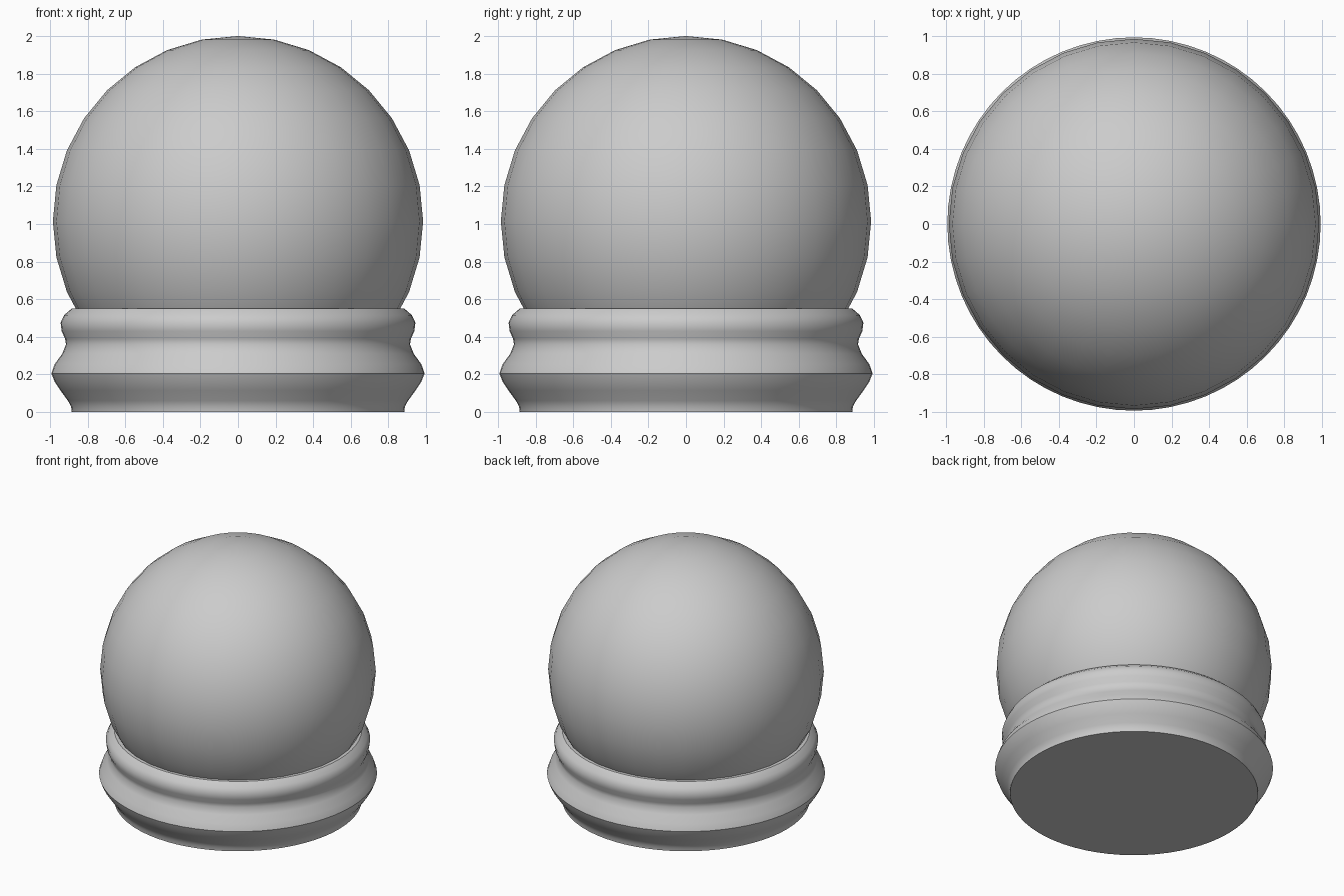
import bpy, bmesh, math

if "Cube" in bpy.data.objects:
    bpy.data.objects.remove(bpy.data.objects["Cube"])


def lathe(name, profile, segments):
    """Revolve an (r, z) profile around z into a closed object."""
    bm = bmesh.new()
    rings = []
    for r, z in profile:
        rings.append([bm.verts.new((r * math.cos(2 * math.pi * i / segments),
                                    r * math.sin(2 * math.pi * i / segments), z))
                      for i in range(segments)])
    for lower, upper in zip(rings, rings[1:]):
        for i in range(segments):
            j = (i + 1) % segments
            bm.faces.new((lower[i], lower[j], upper[j], upper[i]))
    bm.faces.new(rings[0][::-1])
    bm.faces.new(rings[-1])
    mesh = bpy.data.meshes.new(name)
    bm.to_mesh(mesh)
    bm.free()
    obj = bpy.data.objects.new(name, mesh)
    bpy.context.collection.objects.link(obj)
    return obj


def smooth(obj, angle):
    bpy.ops.object.select_all(action='DESELECT')
    obj.select_set(True)
    bpy.context.view_layer.objects.active = obj
    bpy.ops.object.shade_smooth_by_angle(angle=math.radians(angle))


# Moulded round base
base = lathe("base", [
    (0.885, 0.0), (0.888, 0.03), (0.905, 0.06), (0.945, 0.115),
    (0.975, 0.16), (0.993, 0.205), (0.975, 0.255), (0.935, 0.31),
    (0.915, 0.36), (0.92, 0.39), (0.938, 0.43), (0.944, 0.475),
    (0.925, 0.515), (0.885, 0.55)], 64)
smooth(base, 40)

# Globe resting in the base
bpy.ops.mesh.primitive_uv_sphere_add(segments=32, ring_count=16, radius=0.985,
                                     location=(0, 0, 1.015))
globe = bpy.context.object
globe.name = "globe"
smooth(globe, 40)
